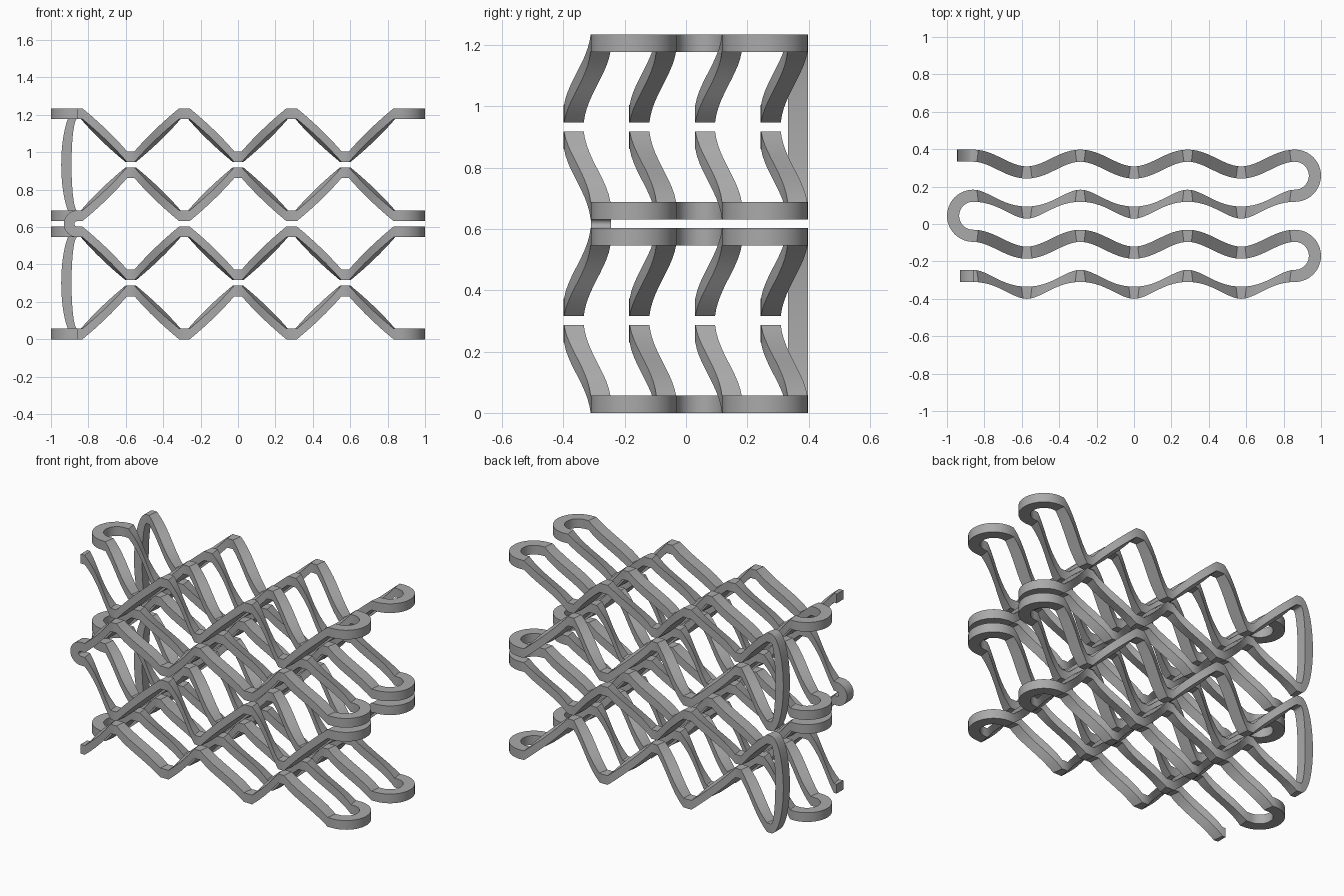
import bpy, bmesh, math

cube = bpy.data.objects.get("Cube")
if cube:
    bpy.data.objects.remove(cube, do_unlink=True)

T = 0.057            # strip height
W = 0.0325           # half strip width
H = 0.287            # layer height
GAP = 0.029          # space between layers
STEP = 0.2867        # half a wave along x
END = 3 * STEP       # where the straight part stops
FLAT = 0.024         # half width of the flat crests
PITCH = 0.2143       # distance between rows
Y0 = -0.2775         # front row at its ends
DIP = 0.09           # sideways swing of the wave

grey = bpy.data.materials.new("steel grey")
grey.use_nodes = True
colour = (0.4, 0.4, 0.4, 1)
grey.diffuse_color = colour
grey.node_tree.nodes["Principled BSDF"].inputs["Base Color"].default_value = colour


def sweep(name, sections):
    """Skin a list of four-cornered sections and cap both ends."""
    bm = bmesh.new()
    rings = [[bm.verts.new(p) for p in s] for s in sections]
    for a, b in zip(rings, rings[1:]):
        for i in range(4):
            j = (i + 1) % 4
            bm.faces.new((a[i], a[j], b[j], b[i]))
    bm.faces.new(rings[0])
    bm.faces.new(rings[-1])
    bmesh.ops.recalc_face_normals(bm, faces=bm.faces)
    mesh = bpy.data.meshes.new(name)
    bm.to_mesh(mesh)
    bm.free()
    mesh.materials.append(grey)
    obj = bpy.data.objects.new(name, mesh)
    bpy.context.collection.objects.link(obj)
    bpy.ops.object.select_all(action='DESELECT')
    obj.select_set(True)
    bpy.context.view_layer.objects.active = obj
    bpy.ops.object.shade_smooth_by_angle(angle=math.radians(30))
    return obj


def rise(x):
    """Zigzag height with flat crests, zero at the row ends."""
    d = END - abs(x)
    if d <= 0:
        return 0
    d %= 2 * STEP
    d = min(d, 2 * STEP - d)
    t = (d - FLAT) / (STEP - 2 * FLAT)
    return (H - T) * max(0, min(1, t))


def row_xs():
    """Sample positions along a row, including every crest edge."""
    xs = []
    for k in range(6):
        a = -END + k * STEP
        xs += [a, a + FLAT]
        n = 10
        xs += [a + FLAT + (STEP - 2 * FLAT) * i / n for i in range(1, n + 1)]
    return xs + [END]


def serpentine():
    """Centre line as (x, y, direction angle) through four rows and three turns."""
    path = []
    radius = PITCH / 2
    for row in range(4):
        way = 1 if row % 2 == 0 else -1
        base = Y0 + row * PITCH
        for x in row_xs():
            phase = math.pi * (END - x * way) / STEP
            y = base - DIP * (1 - math.cos(phase)) / 2
            slope = -DIP / 2 * math.pi / STEP * math.sin(phase)
            path.append((x * way, y, math.atan2(slope, way)))
        if row < 3:
            n = 24
            for i in range(1, n):
                a = math.pi * i / n
                path.append((way * (END + radius * math.sin(a)),
                             base + radius - radius * math.cos(a),
                             math.atan2(math.sin(a), way * math.cos(a))))
    return path


def layer(name, bottom, flipped):
    sections = []
    for x, y, angle in serpentine():
        z = bottom + (H - T - rise(x) if flipped else rise(x))
        nx, ny = -math.sin(angle) * W, math.cos(angle) * W
        sections.append([(x - nx, y - ny, z), (x + nx, y + ny, z),
                         (x + nx, y + ny, z + T), (x - nx, y - ny, z + T)])
    sweep(name, sections)


def half_ring(name, y, mid, outer, inner):
    """Half-oval loop bulging to -x; outer and inner are (x, z) radii."""
    sections = []
    n = 32
    for i in range(n + 1):
        a = math.pi * i / n
        s, c = math.sin(a), math.cos(a)
        o = (-END - outer[0] * s, mid - outer[1] * c)
        p = (-END - inner[0] * s, mid - inner[1] * c)
        sections.append([(o[0], y - W, o[1]), (o[0], y + W, o[1]),
                         (p[0], y + W, p[1]), (p[0], y - W, p[1])])
    sweep(name, sections)


# Four stacked zigzag layers, alternately mirrored
for k, label in enumerate(("bottom", "lower_middle", "upper_middle", "top")):
    layer(label + "_layer", k * (H + GAP), k % 2 == 1)

# Tall bows joining each pair of layers at the back
back = Y0 + 3 * PITCH
span = H + GAP / 2
for label, mid in (("lower", span), ("upper", span + 2 * (H + GAP))):
    half_ring(label + "_back_bow", back, mid, (0.085, span), (0.03, span - T))

# Small loop joining the middle layers at the front
half_ring("front_loop", Y0, 2 * H + 1.5 * GAP,
          (T + GAP / 2, T + GAP / 2), (GAP / 2, GAP / 2))
